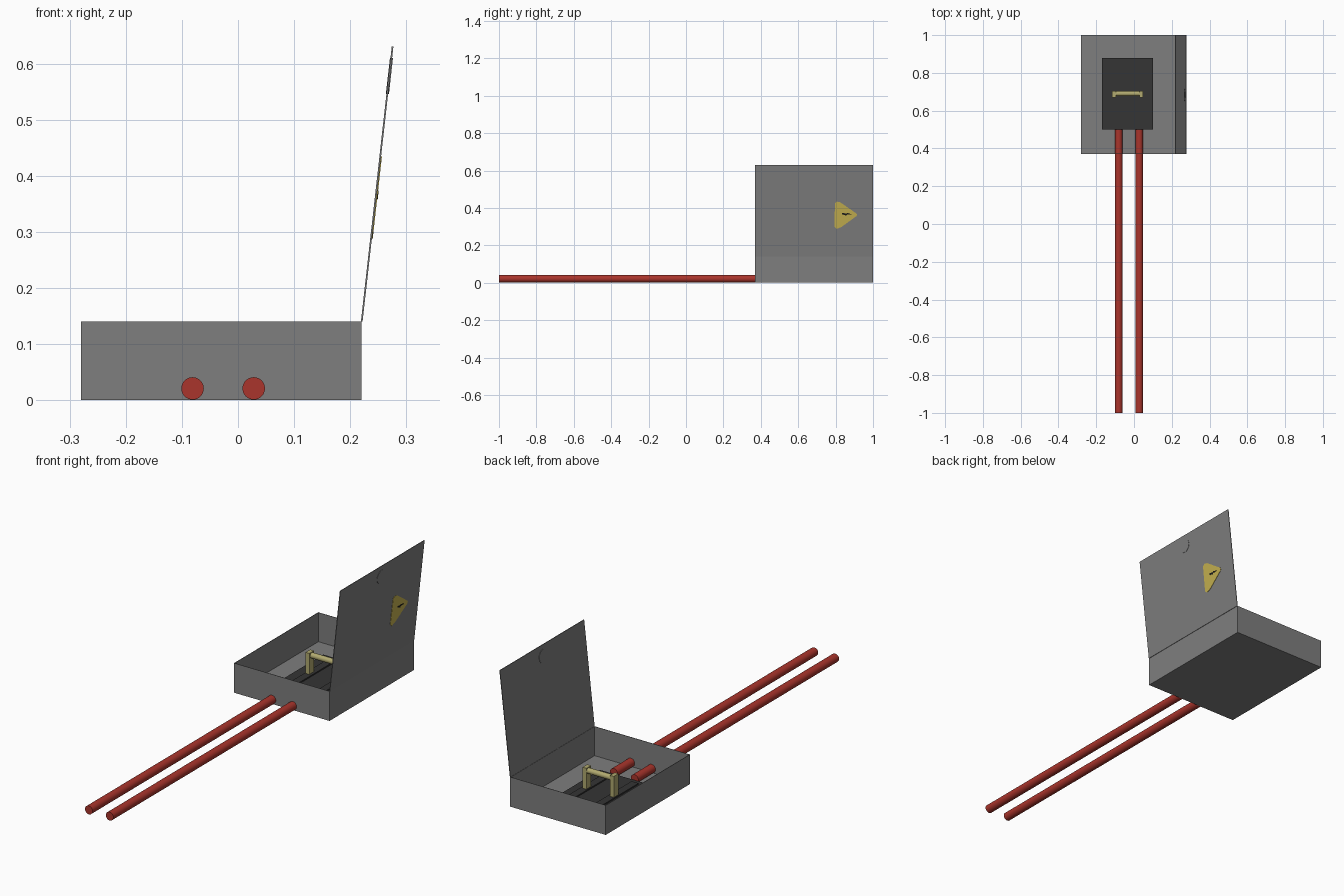
import bpy, bmesh, math

if "Cube" in bpy.data.objects:
    bpy.data.objects.remove(bpy.data.objects["Cube"])


def colour(name, r, g, b):
    m = bpy.data.materials.new(name)
    m.diffuse_color = (r, g, b, 1)
    m.use_nodes = True
    m.node_tree.nodes["Principled BSDF"].inputs["Base Color"].default_value = m.diffuse_color
    return m


GREY = colour("steel grey", 0.21, 0.21, 0.21)
DARK = colour("dark plastic", 0.035, 0.035, 0.035)
RED = colour("cable red", 0.40, 0.035, 0.025)
OLIVE = colour("fuse olive", 0.44, 0.40, 0.16)
YELLOW = colour("warning yellow", 0.56, 0.44, 0.08)
BLACK = colour("symbol black", 0.01, 0.01, 0.01)


def finish(name, bm, mat):
    bmesh.ops.recalc_face_normals(bm, faces=bm.faces)
    me = bpy.data.meshes.new(name)
    bm.to_mesh(me)
    bm.free()
    me.materials.append(mat)
    ob = bpy.data.objects.new(name, me)
    bpy.context.collection.objects.link(ob)
    return ob


def box(name, x, y, z, mat, open_top=False):
    bm = bmesh.new()
    bmesh.ops.create_cube(bm, size=1)
    for v in bm.verts:
        v.co = [a[0] + (c + 0.5) * (a[1] - a[0]) for a, c in zip((x, y, z), v.co)]
    if open_top:
        top = [f for f in bm.faces if f.normal.z > 0.9]
        bmesh.ops.delete(bm, geom=top, context='FACES_ONLY')
    ob = finish(name, bm, mat)
    return ob


def rod(name, radius, length, centre, rotation, mat):
    bpy.ops.mesh.primitive_cylinder_add(vertices=32, radius=radius, depth=length,
                                        location=centre, rotation=rotation)
    ob = bpy.context.object
    ob.name = name
    ob.data.materials.append(mat)
    bpy.ops.object.shade_smooth_by_angle(angle=math.radians(40))
    return ob


def lid_plate(name, outline, inner, outer, mat):
    """Prism of a (y, z) outline lying on the leaning lid plane."""
    bm = bmesh.new()
    verts = [bm.verts.new((0.222 + 0.1122 * (z - 0.14) + inner, y, z)) for y, z in outline]
    face = bm.faces.new(verts)
    ext = bmesh.ops.extrude_face_region(bm, geom=[face])["geom"]
    for v in ext:
        if isinstance(v, bmesh.types.BMVert):
            v.co.x += outer - inner
    return finish(name, bm, mat)


# Open case with thin walls
case = box("case", (-0.28, 0.22), (0.37, 1.0), (0, 0.14), GREY, open_top=True)
mod = case.modifiers.new("wall", 'SOLIDIFY')
mod.thickness = 0.003
mod.offset = -1

# Raised lid with latch disc
lid_plate("lid", [(0.37, 0.14), (1.0, 0.14), (1.0, 0.63), (0.37, 0.63)], -0.003, 0, GREY)
disc = [(0.683 + 0.032 * math.cos(i * math.tau / 32),
         0.578 + 0.032 * math.sin(i * math.tau / 32)) for i in range(32)]
lid_plate("latch_disc", disc, -0.004, 0.0015, GREY)

# Warning triangle and its bolt mark
lid_plate("warning_triangle",
          [(0.794, 0.30), (0.796, 0.425), (0.806, 0.434), (0.825, 0.43), (0.91, 0.371),
           (0.915, 0.363), (0.91, 0.355), (0.83, 0.297), (0.806, 0.288)],
          0, 0.0015, YELLOW)
lid_plate("warning_bolt",
          [(0.835, 0.366), (0.858, 0.358), (0.860, 0.364), (0.885, 0.366),
           (0.862, 0.374), (0.860, 0.369), (0.835, 0.374)],
          0.001, 0.0025, BLACK)

# Fuse base with two contact bars
box("fuse_base", (-0.17, 0.10), (0.50, 0.88), (0.003, 0.015), DARK)
for side, x in (("left", -0.102), ("right", 0.04)):
    box(side + "_contact_bar", (x - 0.018, x + 0.018), (0.527, 0.855), (0.014, 0.021), DARK)

# Fuse: two posts and a barrel
for side, x in (("left", -0.106), ("right", 0.038)):
    box(side + "_fuse_post", (x - 0.010, x + 0.010), (0.67, 0.705), (0.015, 0.12), OLIVE)
rod("fuse_barrel", 0.013, 0.14, (-0.034, 0.69, 0.104), (0, math.pi / 2, 0), OLIVE)

# Cables running out of the front
for side, x in (("left", -0.081), ("right", 0.028)):
    rod(side + "_cable", 0.02, 1.5, (x, -0.25, 0.021), (math.pi / 2, 0, 0), RED)
